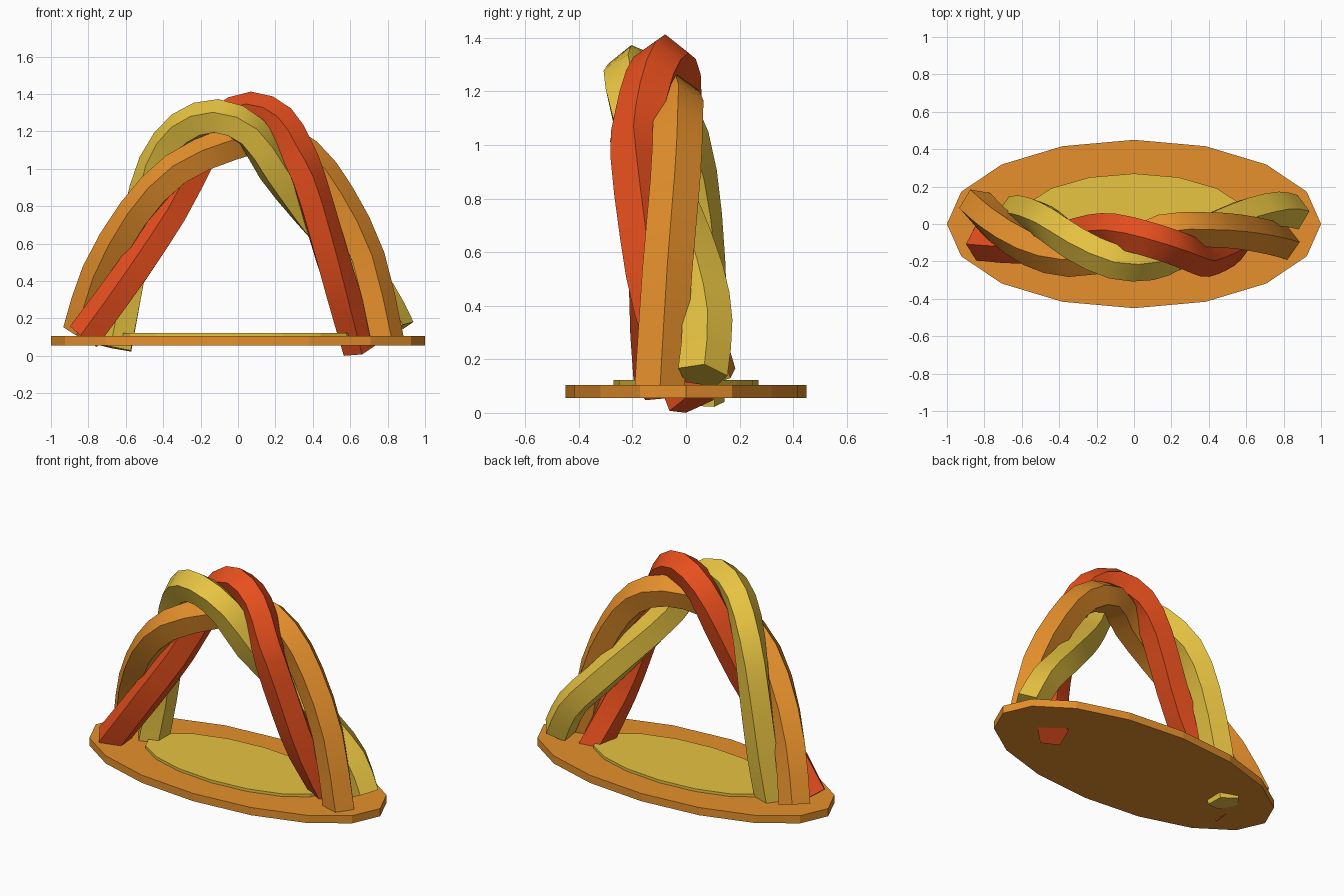
import bpy
import bmesh
from math import cos, sin, tau, radians
from mathutils import Vector

default_cube = bpy.data.objects.get("Cube")
if default_cube:
    bpy.data.objects.remove(default_cube, do_unlink=True)


def make_material(name, colour):
    material = bpy.data.materials.new(name)
    material.use_nodes = True
    material.diffuse_color = (*colour, 1)
    shader = material.node_tree.nodes["Principled BSDF"]
    shader.inputs["Base Color"].default_value = (*colour, 1)
    shader.inputs["Roughness"].default_value = 0.8
    return material


orange = make_material("warm orange", (0.79, 0.28, 0.025))
yellow = make_material("mustard yellow", (0.82, 0.56, 0.055))
red = make_material("brick red", (0.82, 0.08, 0.013))


def add_object(name, bm, material):
    bmesh.ops.recalc_face_normals(bm, faces=bm.faces)
    mesh = bpy.data.meshes.new(name)
    bm.to_mesh(mesh)
    bm.free()
    mesh.materials.append(material)
    part = bpy.data.objects.new(name, mesh)
    bpy.context.collection.objects.link(part)
    return part


def oval_plate(name, half_length, half_width, bottom, top, material):
    bm = bmesh.new()
    bmesh.ops.create_cone(bm, cap_ends=True, segments=16,
                          radius1=1, radius2=1, depth=1)
    bmesh.ops.scale(bm, vec=(half_length, half_width, top - bottom), verts=bm.verts)
    bmesh.ops.translate(bm, vec=(0, 0, (bottom + top) / 2), verts=bm.verts)
    return add_object(name, bm, material)


def with_midpoints(path):
    """Add a smoothly curved midpoint between each pair of path points."""
    points = [Vector(p) for p in path]
    padded = [points[0] * 2 - points[1], *points, points[-1] * 2 - points[-2]]
    result = [points[0]]
    for a, b, c, d in zip(padded, padded[1:], padded[2:], padded[3:]):
        result += [((b + c) * 9 - a - d) / 16, c]
    return result


def strand(name, path, material, radius=0.098, sides=5):
    """Sweep a polygon along the path, one corner facing out of the arch."""
    points = with_midpoints(path)
    last = len(points) - 1
    bm = bmesh.new()
    rings = []
    for i, point in enumerate(points):
        tangent = (points[min(i + 1, last)] - points[max(i - 1, 0)]).normalized()
        outward = Vector((point.x, 0, point.z - 0.3))
        outward = (outward - tangent * outward.dot(tangent)).normalized()
        across = tangent.cross(outward)
        ring = []
        for k in range(sides):
            angle = tau * k / sides
            offset = outward * cos(angle) + across * sin(angle)
            ring.append(bm.verts.new(point + offset * radius))
        rings.append(ring)
    for lower, upper in zip(rings, rings[1:]):
        for k in range(sides):
            n = (k + 1) % sides
            bm.faces.new((lower[k], lower[n], upper[n], upper[k]))
    bm.faces.new(rings[0])
    bm.faces.new(rings[-1])
    for face in bm.faces:
        face.smooth = True
    part = add_object(name, bm, material)
    part.data.set_sharp_from_angle(angle=radians(40))
    return part


# Oval base with a thin raised inlay
oval_plate("base", 1, 0.45, 0.056, 0.105, orange)
oval_plate("base_inlay", 0.625, 0.27, 0.1, 0.122, yellow)

# Three strands twisted together into an arch
strand("red_strand", [
    (-.82, -.1, .1), (-.56, -.12, .45), (-.36, -.08, .76), (-.21, -.04, 1.05),
    (-.09, -.04, 1.24), (.07, -.08, 1.315), (.22, -.13, 1.25), (.31, -.17, 1.1),
    (.37, -.19, .95), (.46, -.155, .65), (.54, -.1, .38), (.65, .03, .04)], red)

strand("orange_strand", [
    (-.84, .1, .13), (-.74, 0, .44), (-.55, -.13, .76), (-.33, -.19, .99),
    (-.06, -.14, 1.12), (.15, -.04, 1.17), (.36, -.03, 1.07), (.53, -.04, .85),
    (.69, -.07, .52), (.79, -.1, .08)], orange)

strand("yellow_strand", [
    (-.65, .05, .04), (-.59, .06, .36), (-.52, .04, .73), (-.44, -.01, 1.02),
    (-.3, -.11, 1.21), (-.11, -.2, 1.275), (.07, -.21, 1.19), (.2, -.16, .99),
    (.37, -.05, .77), (.59, .05, .51), (.75, .08, .33), (.85, .06, .14)], yellow)
